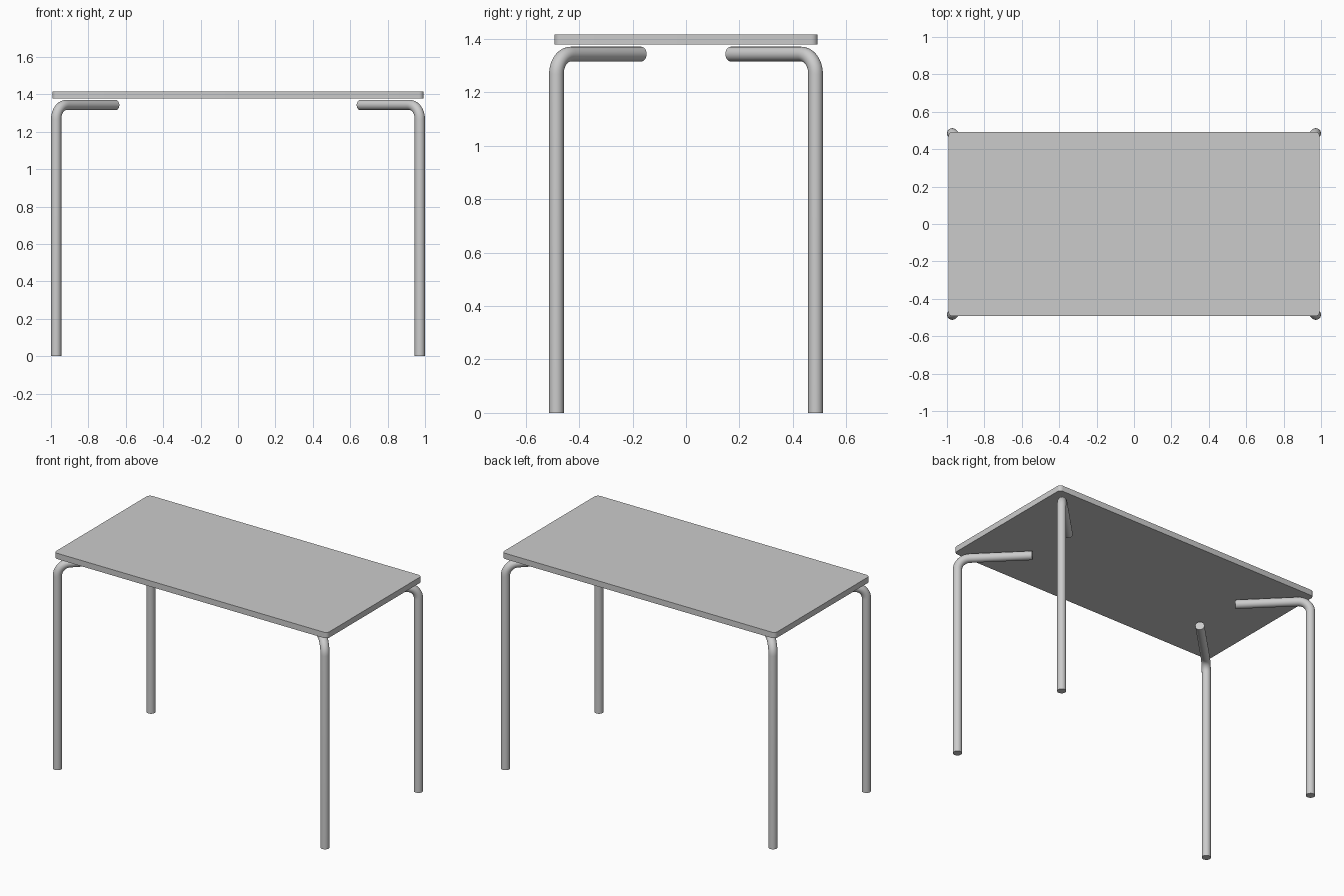
import bpy, bmesh, math
from mathutils import Vector

if "Cube" in bpy.data.objects:
    bpy.data.objects.remove(bpy.data.objects["Cube"])

TUBE_R = 0.0275     # leg tube radius
BEND_R = 0.075      # centreline bend radius
ARM_Z = 1.343       # height of the horizontal arms
FOOT = Vector((0.972, 0.485, 0))
ARM_LEN = 0.45      # diagonal reach under the top
SIDES, BEND_STEPS = 24, 10


def finish(name, bm):
    bmesh.ops.recalc_face_normals(bm, faces=bm.faces)
    mesh = bpy.data.meshes.new(name)
    bm.to_mesh(mesh)
    bm.free()
    obj = bpy.data.objects.new(name, mesh)
    bpy.context.collection.objects.link(obj)
    bpy.context.view_layer.objects.active = obj
    obj.select_set(True)
    bpy.ops.object.shade_smooth_by_angle(angle=math.radians(35))
    obj.select_set(False)
    return obj


# Table top: slab with slightly rounded vertical corners
bm = bmesh.new()
bmesh.ops.create_cube(bm, size=1)
bmesh.ops.scale(bm, vec=(1.985, 0.986, 0.038), verts=bm.verts)
bmesh.ops.translate(bm, vec=(0, 0, 1.397), verts=bm.verts)
corners = [e for e in bm.edges if abs(e.verts[0].co.z - e.verts[1].co.z) > 0.01]
bmesh.ops.bevel(bm, geom=corners, offset=0.025, segments=5, profile=0.5, affect='EDGES')
finish("table_top", bm)

# Bent tube leg: upright, quarter bend, arm pointing diagonally inwards
inward = Vector((-1, -1, 0)).normalized()
side = Vector((-1, 1, 0)).normalized()
up = Vector((0, 0, 1))
path = [(0, 0, 0)]  # distance inwards, height, tangent angle
for i in range(BEND_STEPS + 1):
    a = math.pi / 2 * i / BEND_STEPS
    path.append((BEND_R * (1 - math.cos(a)), ARM_Z - BEND_R + BEND_R * math.sin(a), a))
path.append((ARM_LEN, ARM_Z, math.pi / 2))

bm = bmesh.new()
rings = []
for d, z, a in path:
    centre = FOOT + inward * d + up * z
    normal = inward * math.cos(a) - up * math.sin(a)
    rings.append([bm.verts.new(centre + TUBE_R * (normal * math.cos(t) + side * math.sin(t)))
                  for t in (2 * math.pi * k / SIDES for k in range(SIDES))])
for lo, hi in zip(rings, rings[1:]):
    for k in range(SIDES):
        n = (k + 1) % SIDES
        bm.faces.new((lo[k], lo[n], hi[n], hi[k]))
bm.faces.new(rings[0])
bm.faces.new(rings[-1])
legs = finish("bent_tube_legs", bm)

# Mirror to all four corners
mirror = legs.modifiers.new("Mirror", 'MIRROR')
mirror.use_axis = (True, True, False)
mirror.use_mirror_merge = False
